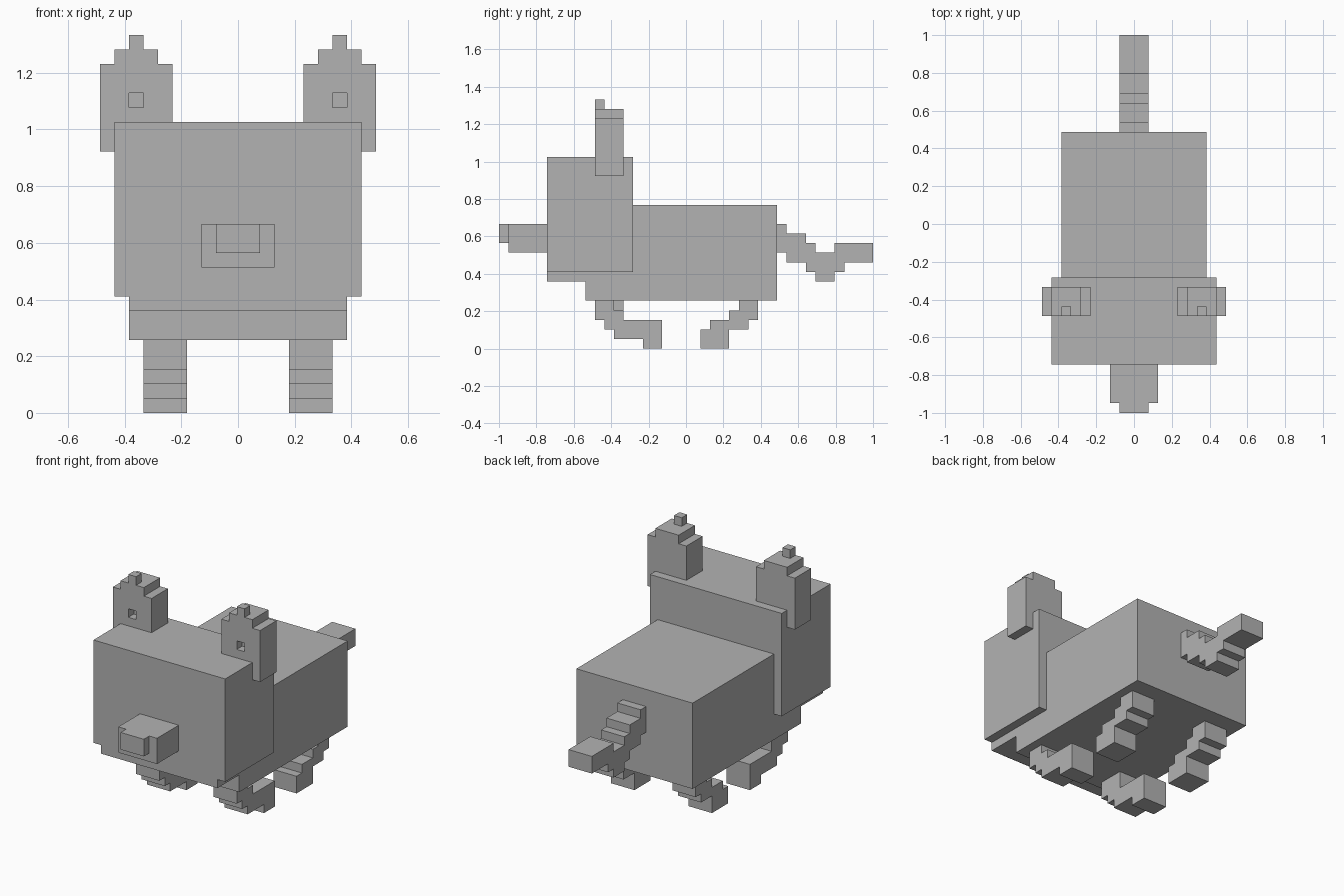
import bpy
import bmesh
from mathutils import Vector

if "Cube" in bpy.data.objects:
    bpy.data.objects.remove(bpy.data.objects["Cube"], do_unlink=True)

U = 2 / 39  # one block; y is counted in blocks from the nose tip

grey = bpy.data.materials.new("plain_grey")
grey.use_nodes = True
grey.diffuse_color = (0.45, 0.45, 0.45, 1)
grey.node_tree.nodes["Principled BSDF"].inputs["Base Color"].default_value = grey.diffuse_color


def prism(name, outline, depth):
    """Extrude a closed outline of block coordinates along a depth vector."""
    bm = bmesh.new()
    face = bm.faces.new([bm.verts.new(p) for p in outline])
    new = bmesh.ops.extrude_face_region(bm, geom=[face])["geom"]
    bmesh.ops.translate(bm, vec=Vector(depth), verts=[v for v in new if isinstance(v, bmesh.types.BMVert)])
    bmesh.ops.recalc_face_normals(bm, faces=bm.faces)
    for v in bm.verts:
        v.co = (v.co.x * U, v.co.y * U - 1, v.co.z * U)
    mesh = bpy.data.meshes.new(name)
    bm.to_mesh(mesh)
    bm.free()
    mesh.materials.append(grey)
    obj = bpy.data.objects.new(name, mesh)
    bpy.context.collection.objects.link(obj)
    return obj


def box(name, x, y, z):
    outline = [(x[0], y[0], z[0]), (x[1], y[0], z[0]), (x[1], y[0], z[1]), (x[0], y[0], z[1])]
    return prism(name, outline, (0, y[1] - y[0], 0))


def steps(runs):
    """Outline of stacked runs (start, end, low, high) as (along, across) points."""
    lows = [p for a, b, lo, hi in runs for p in ((a, lo), (b, lo))]
    highs = [p for a, b, lo, hi in reversed(runs) for p in ((b, hi), (a, hi))]
    points = []
    for p in lows + highs:
        if p not in points:
            points.append(p)
    return points


# Body, head and muzzle
box("body", (-7.5, 7.5), (9, 29), (5, 15))
box("head", (-8.5, 8.5), (5, 14), (8, 20))
box("chin", (-7.5, 7.5), (5, 9), (7, 8))
box("snout", (-2.5, 2.5), (1, 5), (10, 13))
box("nose", (-1.5, 1.5), (0, 1), (11, 13))

# Tail, as runs along y
tail = [(29, 30, 10, 13), (30, 32, 9, 12), (32, 33, 8, 11),
        (33, 35, 7, 10), (35, 36, 8, 11), (36, 39, 9, 11)]
prism("tail", [(-1.5, y, z) for y, z in steps(tail)], (3, 0, 0))

# Legs, as runs up z
rear = [(0, 2, 21, 24), (2, 3, 22, 26), (3, 4, 24, 27), (4, 5, 25, 27)]
front = [(0, 1, 15, 17), (1, 2, 12, 17), (2, 3, 11, 17), (3, 4, 10, 13)]

for side, s in (("left", 1), ("right", -1)):
    top = (4, 5, 10, 12 if s > 0 else 13)
    for part, runs in (("front", front + [top]), ("rear", rear)):
        prism(f"{side}_{part}_leg", [(3.5 * s, y, z) for z, y in steps(runs)], (3 * s, 0, 0))

    # Stepped ear with a small square pocket in its front
    ear_runs = [(18, 24, 4.5, 9.5), (24, 25, 5.5, 8.5)]
    ear = prism(f"{side}_ear", [(x * s, 10, z) for z, x in steps(ear_runs)], (0, 3, 0))
    middle = sorted((6.5 * s, 7.5 * s))
    box(f"{side}_ear_tip", middle, (10, 11), (25, 26))
    cutter = box(f"{side}_ear_pocket_cutter", middle, (9, 11), (21, 22))
    cutter.hide_render = True
    cutter.hide_set(True)
    cut = ear.modifiers.new("pocket", "BOOLEAN")
    cut.operation = "DIFFERENCE"
    cut.solver = "EXACT"
    cut.object = cutter
